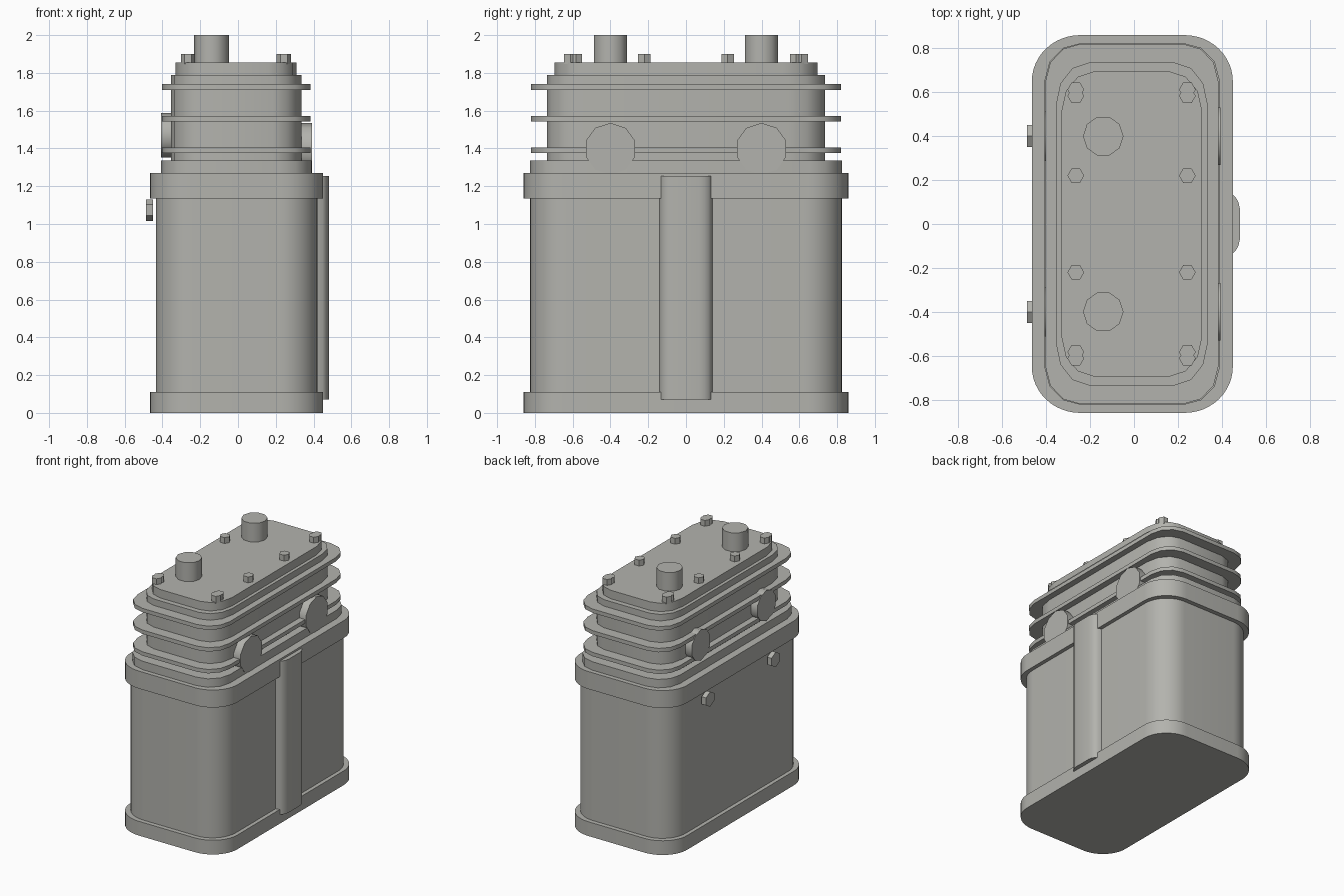
import bpy, bmesh
from math import sin, cos, pi, radians
from mathutils import Matrix

cube = bpy.data.objects.get("Cube")
if cube:
    bpy.data.objects.remove(cube, do_unlink=True)

GREY = (0.45, 0.45, 0.42, 1)
mat = bpy.data.materials.new("warm grey")
mat.use_nodes = True
mat.diffuse_color = GREY
mat.node_tree.nodes["Principled BSDF"].inputs["Base Color"].default_value = GREY


def finish(name, bm, angle=40):
    bmesh.ops.recalc_face_normals(bm, faces=bm.faces)
    mesh = bpy.data.meshes.new(name)
    bm.to_mesh(mesh)
    bm.free()
    mesh.materials.append(mat)
    ob = bpy.data.objects.new(name, mesh)
    bpy.context.collection.objects.link(ob)
    bpy.ops.object.select_all(action='DESELECT')
    ob.select_set(True)
    bpy.context.view_layer.objects.active = ob
    bpy.ops.object.shade_smooth_by_angle(angle=radians(angle))
    return ob


def prism(name, outline, z0, z1):
    """Extrude an xy outline from z0 to z1."""
    bm = bmesh.new()
    face = bm.faces.new([bm.verts.new((x, y, z0)) for x, y in outline])
    ext = bmesh.ops.extrude_face_region(bm, geom=[face])
    top = [v for v in ext["geom"] if isinstance(v, bmesh.types.BMVert)]
    bmesh.ops.translate(bm, verts=top, vec=(0, 0, z1 - z0))
    return finish(name, bm)


def slab(name, x0, x1, hy, z0, z1, rx, ry, steps):
    """Rounded rectangle plate with elliptical corners."""
    cx, hx = (x0 + x1) / 2, (x1 - x0) / 2
    outline = []
    for q, (sx, sy) in enumerate([(1, 1), (-1, 1), (-1, -1), (1, -1)]):
        for i in range(steps + 1):
            a = (q + i / steps) * pi / 2
            outline.append((cx + sx * (hx - rx) + rx * cos(a),
                            sy * (hy - ry) + ry * sin(a)))
    return prism(name, outline, z0, z1)


def cylinder(name, centre, r, depth, sides, axis='Z', turn=0.0):
    """Centred cylinder; its first corner points along +x (or up if axis is X)."""
    bm = bmesh.new()
    ring = [bm.verts.new((r * cos(turn + 2 * pi * i / sides),
                          r * sin(turn + 2 * pi * i / sides), -depth / 2))
            for i in range(sides)]
    ext = bmesh.ops.extrude_face_region(bm, geom=[bm.faces.new(ring)])
    bmesh.ops.translate(bm, vec=(0, 0, depth),
                        verts=[v for v in ext["geom"] if isinstance(v, bmesh.types.BMVert)])
    m = Matrix.Translation(centre)
    if axis == 'X':
        m = m @ Matrix.Rotation(-pi / 2, 4, 'Y')
    bmesh.ops.transform(bm, matrix=m, verts=bm.verts)
    return finish(name, bm)


# Lower case with its two rims
slab("case_body", -0.435, 0.42, 0.825, 0.05, 1.2, 0.2, 0.2, 12)
slab("bottom_rim", -0.465, 0.45, 0.86, 0, 0.11, 0.22, 0.21, 12)
slab("top_rim", -0.465, 0.45, 0.86, 1.135, 1.27, 0.22, 0.21, 12)

# Finned head
slab("head_base", -0.407, 0.39, 0.825, 1.27, 1.335, 0.17, 0.17, 3)
slab("head_core", -0.355, 0.335, 0.735, 1.335, 1.79, 0.15, 0.19, 3)
for i, z in enumerate((1.375, 1.543, 1.71)):
    slab(f"cooling_fin_{i + 1}", -0.403, 0.384, 0.82, z, z + 0.03, 0.16, 0.17, 3)
slab("head_cap", -0.33, 0.31, 0.695, 1.79, 1.855, 0.15, 0.18, 3)

# Rounded rib down one side, crossing both rims
half = [(0.40, 0.143), (0.448, 0.135), (0.465, 0.118), (0.476, 0.098), (0.482, 0.07)]
prism("side_rib", half + [(x, -y) for x, y in reversed(half)], 0.07, 1.255)

for s, side in ((1, "back"), (-1, "front")):
    # Terminal posts
    cylinder(f"{side}_post", (-0.14, s * 0.4, 1.92), 0.092, 0.16, 10)
    # Round bosses on each flank of the head
    cylinder(f"{side}_left_boss", (0.36, s * 0.4, 1.398), 0.137, 0.066, 10, 'X')
    cylinder(f"{side}_right_boss", (-0.37, s * 0.4, 1.47), 0.118, 0.076, 10, 'X')
    # Hexagonal flank bolts
    cylinder(f"{side}_flank_bolt", (-0.468, s * 0.4, 1.073), 0.058, 0.037, 6, 'X')
    # Cap bolts, doubled at the corners
    for x, col in ((-0.265, "right"), (0.243, "left")):
        for n, y in enumerate((0.22, 0.583, 0.612)):
            cylinder(f"{side}_{col}_cap_bolt_{n + 1}", (x, s * y, 1.873), 0.038, 0.054, 6)
